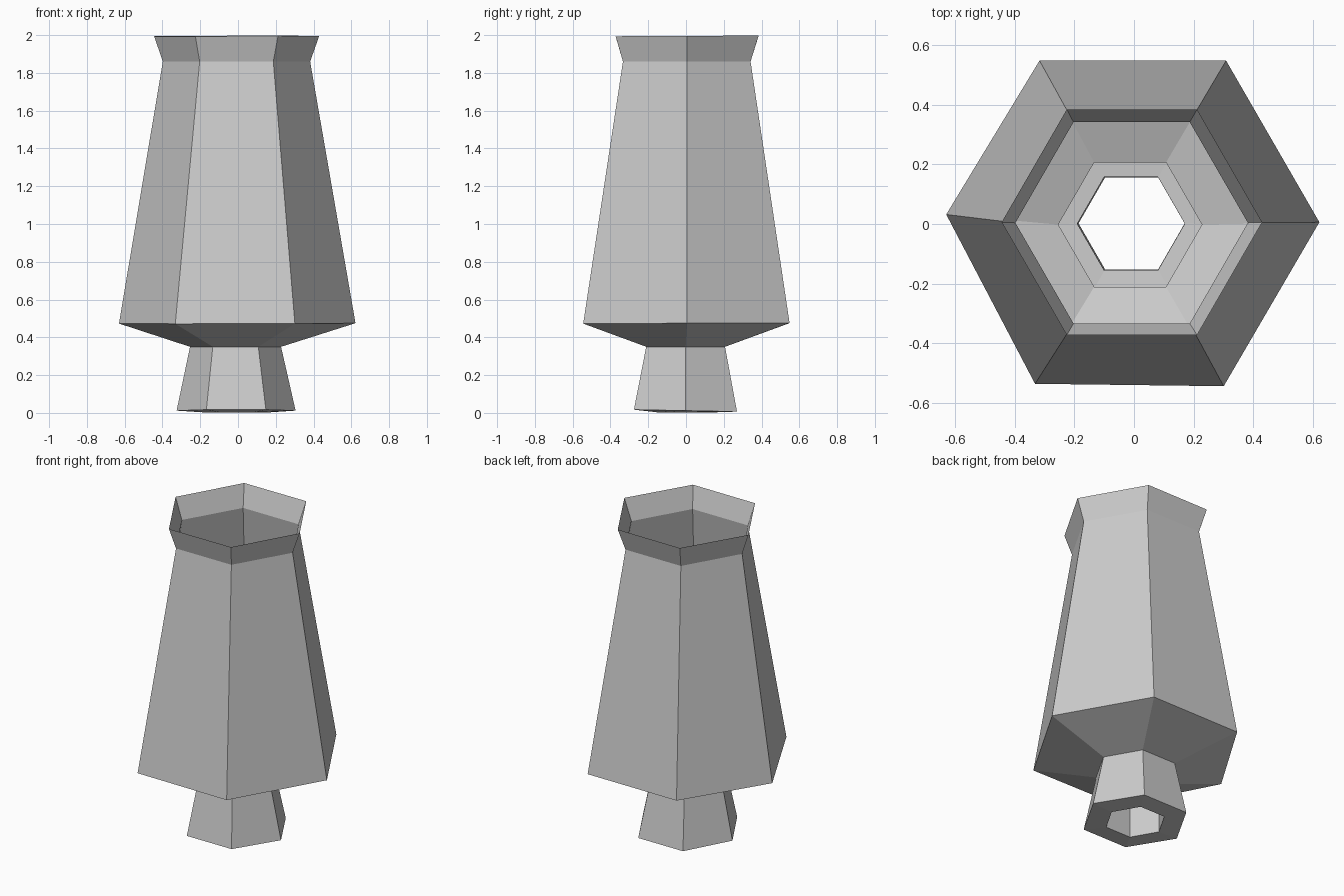
import bpy, bmesh
from math import cos, sin, radians

if "Cube" in bpy.data.objects:
    bpy.data.objects.remove(bpy.data.objects["Cube"])

SIDES = 6


def hex_shell(name, rings, nudges=None):
    """Loft a six-sided open sheet through rings of (radius, cx, cy, z, tilt_x, tilt_y)."""
    nudges = nudges or {}
    bm = bmesh.new()
    loops = []
    for i, (r, cx, cy, z, tx, ty) in enumerate(rings):
        loop = []
        for k in range(SIDES):
            a = radians(60 * k)
            dx, dy = nudges.get((i, k), (0, 0))
            c, s = cos(a), sin(a)
            loop.append(bm.verts.new((cx + r * c + dx, cy + r * s + dy,
                                      z + tx * c + ty * s)))
        loops.append(loop)
    for low, high in zip(loops, loops[1:]):
        for k in range(SIDES):
            n = (k + 1) % SIDES
            bm.faces.new((low[k], low[n], high[n], high[k]))
    mesh = bpy.data.meshes.new(name)
    bm.to_mesh(mesh)
    bm.free()
    obj = bpy.data.objects.new(name, mesh)
    bpy.context.collection.objects.link(obj)
    return obj


# Thin outer body: foot underside, foot, waist, shoulder, tapering wall, flared rim
hole = (0.178, -0.008, 0.002, 0.003, 0, 0)
hex_shell("vase_body", [
    hole,
    (0.315, -0.010, -0.003, 0.012, 0, -0.006),
    (0.241, -0.013, -0.002, 0.350, 0, 0),
    (0.626, -0.004, 0.006, 0.474, 0.001, 0.002),
    (0.390, -0.008, 0.004, 1.860, 0, 0),
    (0.437, -0.007, 0.006, 1.995, 0.001, 0.002),
], nudges={(3, 3): (0, 0.026), (3, 4): (-0.015, 0.0), (3, 5): (-0.008, -0.008)})

# Short tube rising inside the foot from the central hole
hex_shell("foot_tube", [hole, (0.182, -0.010, 0.001, 0.340, 0, 0)])
